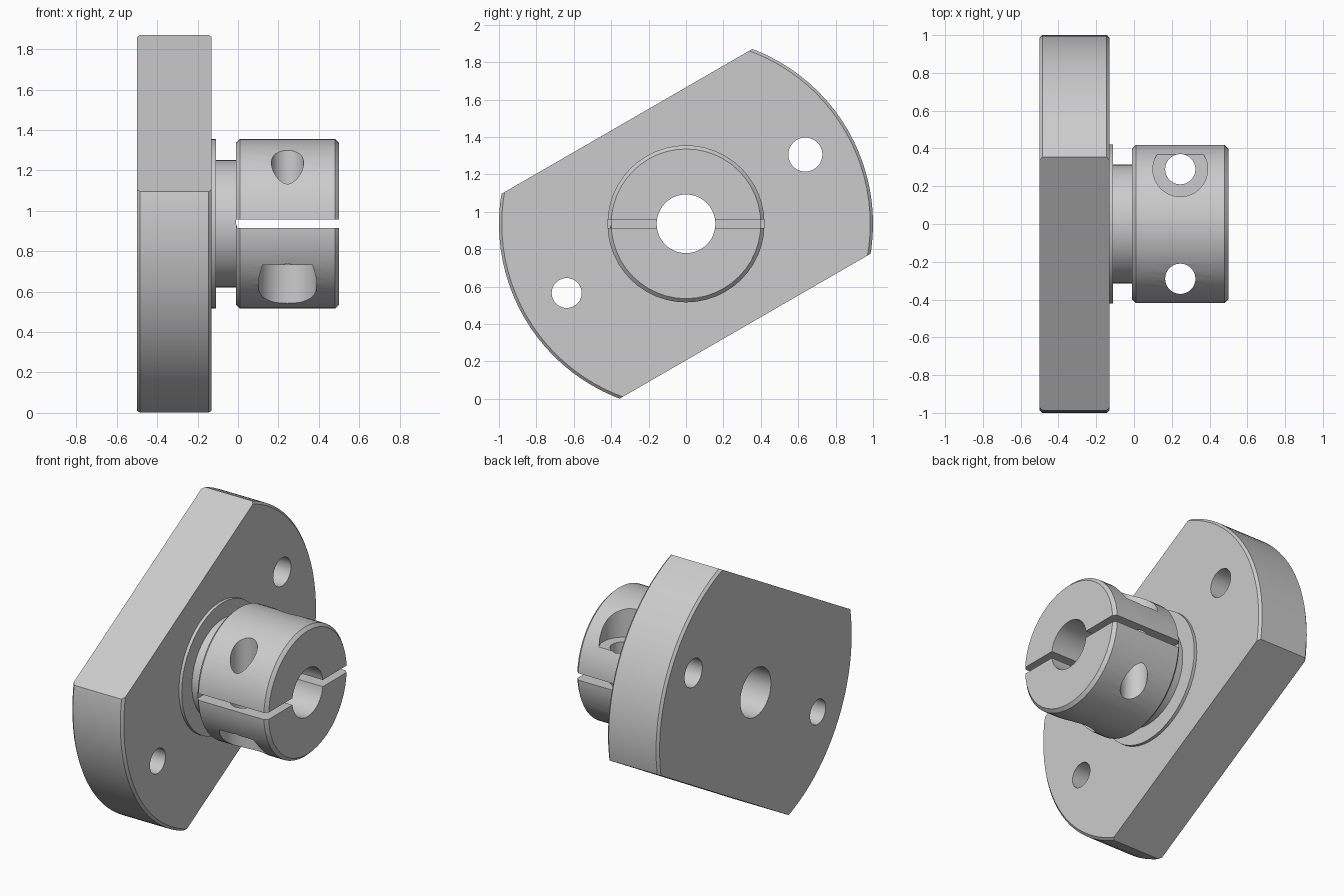
import bpy, bmesh
from math import pi, radians
from mathutils import Matrix, Vector

cube = bpy.data.objects.get("Cube")
if cube:
    bpy.data.objects.remove(cube, do_unlink=True)

AXIS_Z = 0.936      # height of the bore axis
BORE = 0.157
TILT = radians(30)  # slope of the flange flats

steel = bpy.data.materials.new("light_grey_metal")
steel.use_nodes = True
colour = (0.6, 0.6, 0.6, 1)
steel.diffuse_color = colour
steel.node_tree.nodes["Principled BSDF"].inputs["Base Color"].default_value = colour


def finish(bm, name):
    bmesh.ops.recalc_face_normals(bm, faces=bm.faces)
    mesh = bpy.data.meshes.new(name)
    bm.to_mesh(mesh)
    bm.free()
    mesh.materials.append(steel)
    obj = bpy.data.objects.new(name, mesh)
    obj.location.z = AXIS_Z
    bpy.context.collection.objects.link(obj)
    return obj


def lathe(name, profile, steps):
    """Turn a closed (x, radius) profile around the x axis."""
    bm = bmesh.new()
    verts = [bm.verts.new((x, 0, r)) for x, r in profile]
    edges = [bm.edges.new((v, verts[i - 1])) for i, v in enumerate(verts)]
    bmesh.ops.spin(bm, geom=verts + edges, cent=(0, 0, 0), axis=(1, 0, 0),
                   angle=2 * pi, steps=steps, use_merge=True)
    bmesh.ops.remove_doubles(bm, verts=bm.verts, dist=1e-5)
    return finish(bm, name)


def box(name, low, high, tilt=0):
    low, high = Vector(low), Vector(high)
    bm = bmesh.new()
    bmesh.ops.create_cube(bm, size=1, matrix=Matrix.Rotation(tilt, 4, 'X')
                          @ Matrix.Translation((low + high) / 2)
                          @ Matrix.Diagonal((*(high - low), 1)))
    return finish(bm, name)


def rod(name, centre, radius, depth, turn=Matrix()):
    bm = bmesh.new()
    bmesh.ops.create_cone(bm, cap_ends=True, segments=48, radius1=radius,
                          radius2=radius, depth=depth,
                          matrix=Matrix.Translation(centre) @ turn)
    return finish(bm, name)


def cut(target, cutter, operation='DIFFERENCE'):
    mod = target.modifiers.new("cut", 'BOOLEAN')
    mod.operation, mod.solver, mod.object = operation, 'EXACT', cutter
    bpy.context.view_layer.objects.active = target
    bpy.ops.object.modifier_apply(modifier=mod.name)
    bpy.data.objects.remove(cutter, do_unlink=True)


# Flange: chamfered disc trimmed by two slanted flats
flange = lathe("mounting_flange", [
    (-0.5, BORE), (-0.5, 0.985), (-0.485, 1), (-0.145, 1),
    (-0.13, 0.985), (-0.13, BORE)], 96)
cut(flange, box("flat_trim", (-1, -2, -0.632), (1, 2, 0.632), TILT), 'INTERSECT')

# Two mounting holes, one slightly larger
along_x = Matrix.Rotation(pi / 2, 4, 'Y')
for side, radius in ((1, 0.091), (-1, 0.08)):
    cut(flange, rod("mounting_hole", (-0.3, side * 0.638, side * 0.37),
                    radius, 1, along_x))

# Hub: locating ring, neck and clamp collar in one turning
hub = lathe("clamp_hub", [
    (-0.13, BORE), (-0.13, 0.42), (-0.11, 0.42), (-0.11, 0.315),
    (-0.01, 0.315), (-0.01, 0.4), (0.01, 0.42), (0.48, 0.42),
    (0.5, 0.4), (0.5, BORE)], 48)

# Clamp slit across the collar
cut(hub, box("clamp_slit", (-0.01, -1, -0.022), (0.7, 1, 0.022)))

# Clamp screw holes with opposite counterbores
for side in (1, -1):
    cut(hub, rod("screw_hole", (0.245, side * 0.29, 0), 0.08, 1.5))
    cut(hub, rod("counterbore", (0.245, side * 0.29, side * 0.503), 0.145, 0.6))

# Smooth turned surfaces, sharp machined edges
bpy.ops.object.select_all(action='DESELECT')
for obj in (flange, hub):
    obj.select_set(True)
    bpy.context.view_layer.objects.active = obj
bpy.ops.object.shade_smooth_by_angle(angle=radians(25))
